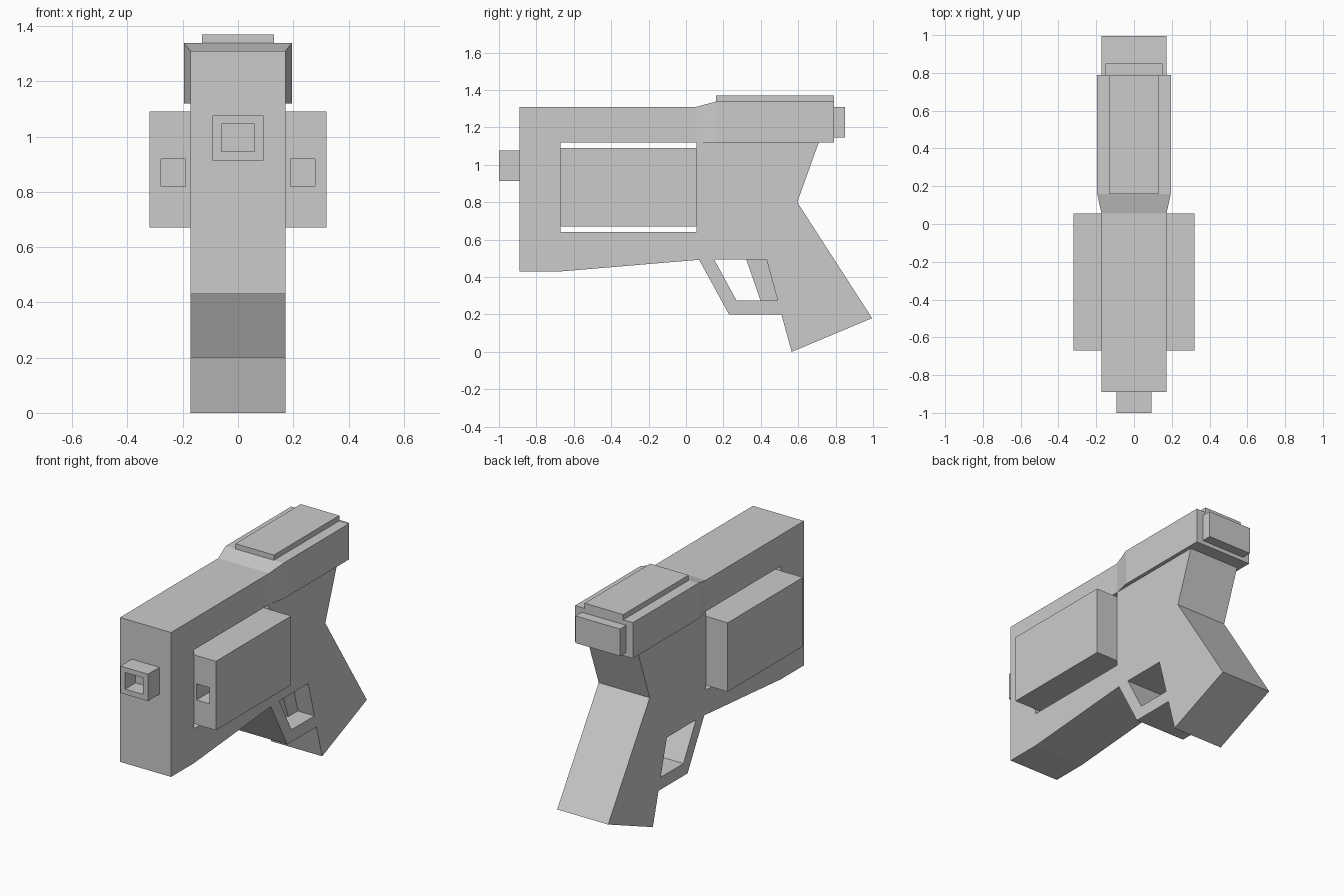
import bpy, bmesh

if "Cube" in bpy.data.objects:
    bpy.data.objects.remove(bpy.data.objects["Cube"])


def finish(name, bm):
    bmesh.ops.recalc_face_normals(bm, faces=bm.faces)
    mesh = bpy.data.meshes.new(name)
    bm.to_mesh(mesh)
    bm.free()
    obj = bpy.data.objects.new(name, mesh)
    bpy.context.collection.objects.link(obj)
    return obj


def loft(name, rings):
    """Closed solid through rings of equal point count."""
    bm = bmesh.new()
    loops = [[bm.verts.new(p) for p in ring] for ring in rings]
    bm.faces.new(loops[0])
    bm.faces.new(loops[-1])
    n = len(loops[0])
    for a, b in zip(loops, loops[1:]):
        for i in range(n):
            j = (i + 1) % n
            bm.faces.new((a[i], a[j], b[j], b[i]))
    return finish(name, bm)


def side_profile(name, points, half):
    return loft(name, [[(x, y, z) for y, z in points] for x in (-half, half)])


def box(name, xs, ys, zs):
    return loft(name, [[(x, y, z) for x, z in ((xs[0], zs[0]), (xs[1], zs[0]),
                                               (xs[1], zs[1]), (xs[0], zs[1]))] for y in ys])


def cut(target, cutters):
    for cutter in cutters:
        mod = target.modifiers.new("cut", 'BOOLEAN')
        mod.operation = 'DIFFERENCE'
        mod.solver = 'EXACT'
        mod.object = cutter
        bpy.context.view_layer.objects.active = target
        bpy.ops.object.modifier_apply(modifier=mod.name)
        bpy.data.objects.remove(cutter)


# Frame with grip and trigger guard in one side profile
frame = side_profile("frame", [
    (-0.89, 0.43), (-0.67, 0.43), (0.07, 0.492), (0.23, 0.20), (0.51, 0.20),
    (0.565, 0.0), (0.995, 0.18), (0.595, 0.80), (0.71, 1.12), (0.055, 1.12),
    (0.055, 1.31), (-0.89, 1.31)], 0.172)
cut(frame, [
    box("window_cutter", (-0.5, 0.5), (-0.67, 0.055), (0.64, 1.12)),
    side_profile("guard_cutter", [(0.15, 0.495), (0.43, 0.495),
                                  (0.49, 0.275), (0.27, 0.275)], 0.5)])

# Trigger inside the guard
side_profile("trigger", [(0.32, 0.50), (0.44, 0.50), (0.50, 0.27), (0.40, 0.27)], 0.06)

# Wide block in the window, with a hole in each front overhang
drum = box("drum_block", (-0.32, 0.32), (-0.67, 0.055), (0.67, 1.09))
cut(drum, [box("drum_hole_cutter", sorted((s * 0.19, s * 0.278)), (-0.8, -0.42), (0.82, 0.918))
           for s in (-1, 1)])

# Muzzle
muzzle = box("muzzle", (-0.093, 0.093), (-1.0, -0.89), (0.913, 1.077))
cut(muzzle, [box("bore_cutter", (-0.06, 0.06), (-1.1, -0.9), (0.945, 1.046))])

# Rear cap flaring out from the frame
loft("rear_cap", [[(-w, y, 1.12), (w, y, 1.12), (w, y, top), (-w, y, top)]
                  for y, w, top in ((0.055, 0.172, 1.31), (0.16, 0.195, 1.338),
                                    (0.79, 0.195, 1.338))])

# Top plate and rear plug
box("top_plate", (-0.13, 0.13), (0.16, 0.79), (1.33, 1.37))
box("rear_plug", (-0.15, 0.15), (0.78, 0.85), (1.145, 1.31))
